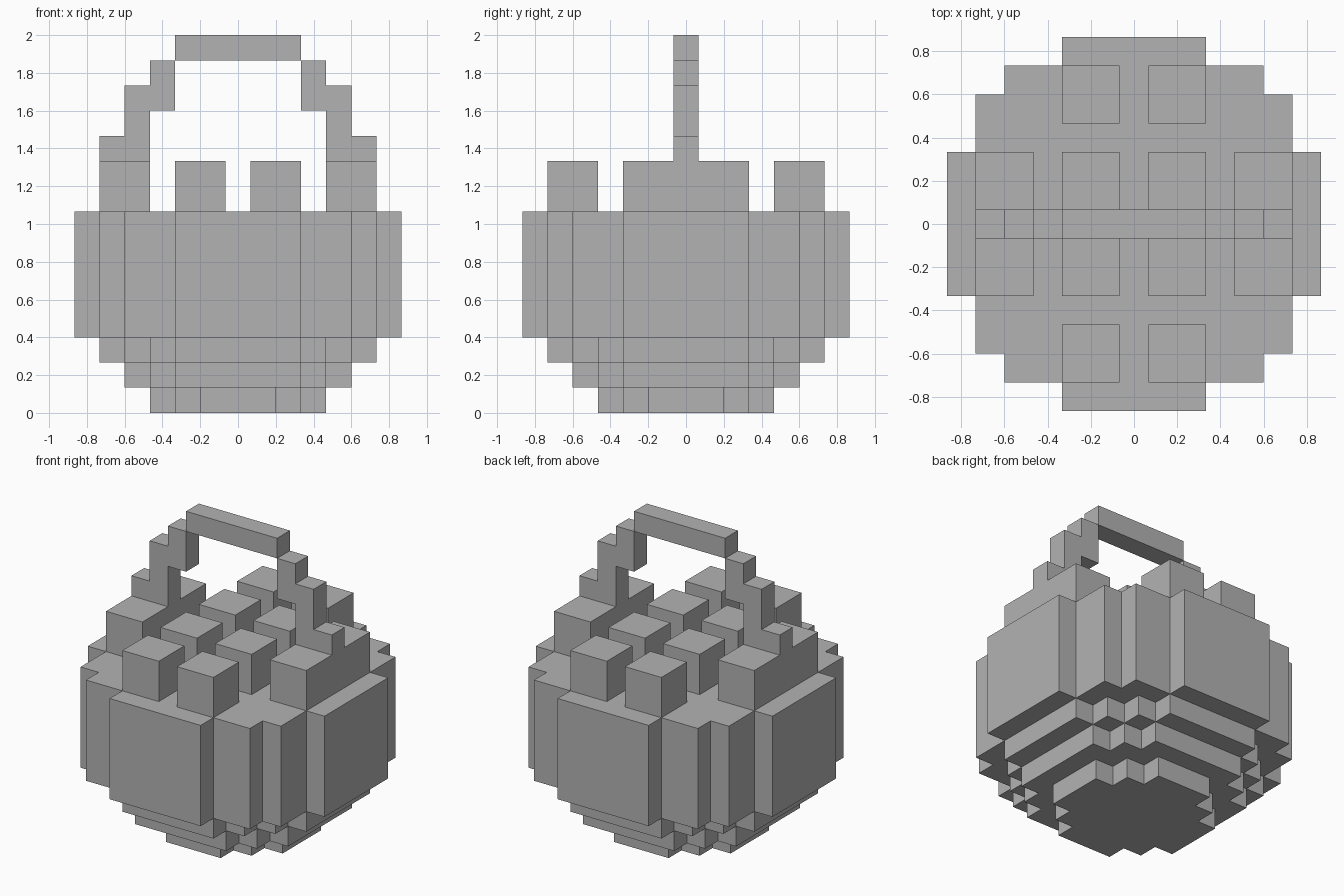
import bpy
import bmesh
from mathutils import Vector

U = 2 / 15  # edge of one block

cube = bpy.data.objects.get("Cube")
if cube:
    bpy.data.objects.remove(cube)

grey = bpy.data.materials.new("plain grey")
grey.use_nodes = True
COLOUR = (0.45, 0.45, 0.45, 1)
grey.diffuse_color = COLOUR
grey.node_tree.nodes["Principled BSDF"].inputs["Base Color"].default_value = COLOUR


def prism(name, outline, offset):
    """Extrude a closed outline, given in blocks, along an offset."""
    bm = bmesh.new()
    face = bm.faces.new([bm.verts.new(Vector(p) * U) for p in outline])
    result = bmesh.ops.extrude_face_region(bm, geom=[face], use_keep_orig=True)
    top = [v for v in result["geom"] if isinstance(v, bmesh.types.BMVert)]
    bmesh.ops.translate(bm, verts=top, vec=Vector(offset) * U)
    bmesh.ops.recalc_face_normals(bm, faces=bm.faces[:])
    mesh = bpy.data.meshes.new(name)
    bm.to_mesh(mesh)
    bm.free()
    mesh.materials.append(grey)
    obj = bpy.data.objects.new(name, mesh)
    bpy.context.collection.objects.link(obj)
    return obj


def box(name, x, y, z):
    corners = [(x[0], y[0], z[0]), (x[1], y[0], z[0]), (x[1], y[1], z[0]), (x[0], y[1], z[0])]
    return prism(name, corners, (0, 0, z[1] - z[0]))


def stepped_slab(name, steps, z0, z1):
    """Round slab with stair-stepped corners; steps are half sizes (x, y), widest x first."""
    quarter = []
    for i, (x, y) in enumerate(steps):
        if i:
            quarter.append((x, steps[i - 1][1]))
        quarter.append((x, y))
    outline = []
    for sx, sy in ((1, 1), (-1, 1), (-1, -1), (1, -1)):
        part = quarter if sx * sy > 0 else quarter[::-1]
        outline += [(sx * x, sy * y, z0) for x, y in part]
    return prism(name, outline, (0, 0, z1 - z0))


# Rounded bowl of the basket
stepped_slab("basket_base", [(3.5, 1.5), (2.5, 2.5), (1.5, 3.5)], 0, 1)
stepped_slab("basket_lower_ring", [(4.5, 2.5), (3.5, 3.5), (2.5, 4.5)], 1, 2)
stepped_slab("basket_upper_ring", [(5.5, 2.5), (4.5, 3.5), (3.5, 4.5), (2.5, 5.5)], 2, 3)
stepped_slab("basket_body", [(6.5, 2.5), (5.5, 4.5), (4.5, 5.5), (2.5, 6.5)], 3, 8)

# Cubes standing in the basket
for x in (-1.5, 1.5):
    for y in (-4.5, -1.5, 1.5, 4.5):
        box("filling_cube", (x - 1, x + 1), (y - 1, y + 1), (8, 10))

# Stepped handle on two long blocks
arm = [(3.5, 10), (5.5, 10), (5.5, 11), (4.5, 11), (4.5, 13),
       (3.5, 13), (3.5, 14), (2.5, 14), (2.5, 12), (3.5, 12)]
for side, s in (("left", 1), ("right", -1)):
    box(side + "_handle_mount", sorted((3.5 * s, 5.5 * s)), (-2.5, 2.5), (8, 10))
    prism(side + "_handle_arm", [(s * x, -0.5, z) for x, z in arm], (0, 1, 0))
box("handle_grip", (-2.5, 2.5), (-0.5, 0.5), (14, 15))
